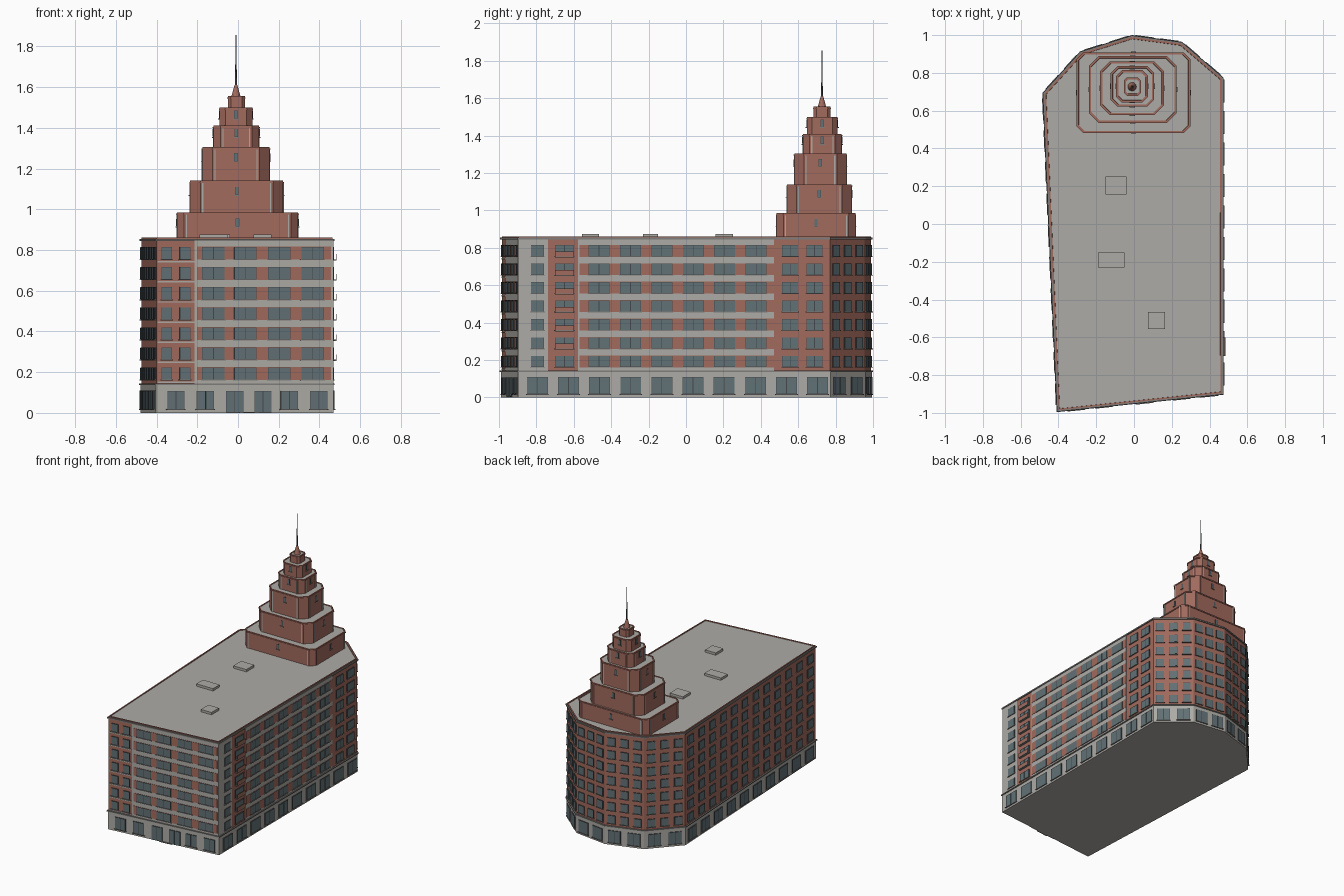
import bpy, bmesh, math
from mathutils import Vector, Matrix

old = bpy.data.objects.get("Cube")
if old:
    bpy.data.objects.remove(old, do_unlink=True)


def material(name, rgb):
    m = bpy.data.materials.new(name)
    m.use_nodes = True
    m.diffuse_color = (*rgb, 1)
    m.node_tree.nodes["Principled BSDF"].inputs["Base Color"].default_value = (*rgb, 1)
    return m


BRICK = material("red brick", (0.36, 0.145, 0.11))
STONE = material("pale stone", (0.42, 0.41, 0.38))
GLASS = material("blue grey glass", (0.12, 0.165, 0.18))
DARK = material("dark metal", (0.06, 0.065, 0.07))
TRIM = material("grey trim", (0.22, 0.21, 0.2))

parts = {}


def part(name, mat):
    """Mesh that collects all pieces of one named part."""
    if name not in parts:
        parts[name] = (bmesh.new(), [mat])
    return parts[name][0]


def box(name, mat, center, size, turn=0.0):
    m = Matrix.Translation(center) @ Matrix.Rotation(turn, 4, 'Z') @ Matrix.Diagonal((*size, 1))
    bmesh.ops.create_cube(part(name, mat), size=1, matrix=m)


def offset(poly, d):
    """Outset a counter-clockwise outline by d with mitred corners."""
    out = []
    for i, p in enumerate(poly):
        a = (p - poly[i - 1]).normalized()
        b = (poly[(i + 1) % len(poly)] - p).normalized()
        na, nb = Vector((a.y, -a.x)), Vector((b.y, -b.x))
        out.append(p + (na + nb) * d / (1 + na.dot(nb)))
    return out


def prism(name, mat, poly, z0, z1, roof=None, rim=0.01, sink=0.005):
    """Extruded outline; with a roof material the top is sunk inside a rim."""
    bm = part(name, mat)
    face = bm.faces.new([bm.verts.new((p.x, p.y, z0)) for p in poly])
    ext = bmesh.ops.extrude_face_region(bm, geom=[face])
    bmesh.ops.translate(bm, vec=(0, 0, z1 - z0),
                        verts=[v for v in ext["geom"] if isinstance(v, bmesh.types.BMVert)])
    top = [f for f in ext["geom"] if isinstance(f, bmesh.types.BMFace)][0]
    bmesh.ops.recalc_face_normals(bm, faces=bm.faces[:])
    if roof:
        bmesh.ops.inset_region(bm, faces=[top], thickness=rim, depth=0)
        bmesh.ops.inset_region(bm, faces=[top], thickness=0.001, depth=-sink)
        top.material_index = 1
        parts[name][1].append(roof)


def panel(name, mat, wall, u0, u1, z0, z1, out, thick=0.006):
    """Plate on a wall, from u0 to u1 along it, its face standing out by 'out'."""
    a, b = wall
    d = (b - a).normalized()
    c = a + d * (u0 + u1) / 2 + Vector((d.y, -d.x)) * (out - thick / 2)
    box(name, mat, (c.x, c.y, (z0 + z1) / 2), (u1 - u0, thick, z1 - z0), math.atan2(d.y, d.x))


def window(label, wall, u, w, z0, z1, out=0.007, sill=True):
    """Dark frame with one or two panes and a stone sill."""
    panel(label + "_frames", DARK, wall, u - w / 2, u + w / 2, z0, z1, out - 0.001)
    n = 2 if w > 0.07 else 1
    pane = w / n
    for k in range(n):
        left = u - w / 2 + k * pane
        panel(label + "_glass", GLASS, wall, left + 0.002, left + pane - 0.002,
              z0 + 0.002, z1 - 0.002, out)
    if sill:
        panel(label + "_sills", TRIM, wall, u - w / 2 - 0.005, u + w / 2 + 0.005,
              z0 - 0.004, z0, out + 0.003, 0.009)


FLOORS = [0.163 + 0.0985 * i for i in range(7)]
WIN_H = 0.06
BASE_H, TOP = 0.14, 0.862

# Main block: tapered plan with a faceted back
plan = [Vector(p) for p in ((-0.40, -0.985), (0.465, -0.895), (0.465, 0.77), (0.25, 0.955),
                            (-0.01, 0.99), (-0.28, 0.905), (-0.475, 0.69))]
walls = [(plan[i], plan[(i + 1) % len(plan)]) for i in range(len(plan))]
front, right, left = walls[0], walls[1], walls[6]
prism("ground_floor", STONE, offset(plan, 0.004), 0, BASE_H)
prism("belt_ledge", TRIM, offset(plan, 0.01), BASE_H - 0.004, BASE_H + 0.004)
prism("main_block", BRICK, plan, BASE_H, TOP, STONE)
prism("cornice", TRIM, offset(plan, 0.008), 0.845, 0.855)


def column(wall, u, w, floors=FLOORS):
    for z in floors:
        window("upper_window", wall, u, w, z, z + WIN_H)


def bands(wall, u0, u1):
    """Brick strips behind the window rows of a stone facing."""
    for z in FLOORS:
        panel("brick_band", BRICK, wall, u0, u1, z - 0.002, z + WIN_H + 0.002, 0.005, 0.004)


# Front: brick corner bay, then banded stone
flen = (front[1] - front[0]).length
panel("stone_facing", STONE, front, 0.187, flen, BASE_H, 0.846, 0.003, 0.004)
bands(front, 0.2, flen - 0.01)
for z in FLOORS:
    panel("bay_string_course", STONE, front, 0.005, 0.187, z - 0.016, z - 0.009, 0.003, 0.004)
for x in (-0.35, -0.26):
    column(front, x + 0.4, 0.052)
for x in (-0.12, 0.037, 0.205, 0.37):
    column(front, x + 0.4, 0.112)
for x in (-0.305, -0.16, 0.255, 0.4):
    window("shop_window", front, x + 0.4, 0.085, 0.018, 0.108, 0.01)
for x in (-0.015, 0.125):
    window("door", front, x + 0.4, 0.085, 0.002, 0.108, 0.01, False)
panel("door_step", TRIM, front, 0.41, 0.505, 0, 0.005, 0.014, 0.012)

# Right side: stone end bay, balcony bay, banded stone, brick end
panel("stone_facing", STONE, right, 0, 0.157, BASE_H, 0.846, 0.003, 0.004)
panel("stone_facing", STONE, right, 0.317, 1.365, BASE_H, 0.846, 0.003, 0.004)
bands(right, 0.325, 1.365)
column(right, 0.1, 0.07)
column(right, 0.245, 0.1)
for k in range(6):
    column(right, 0.43 + 0.168 * k, 0.112)
for u in (1.452, 1.582):
    column(right, u, 0.085)
for z in FLOORS[1:]:
    panel("balcony_slab", TRIM, right, 0.195, 0.295, z - 0.006, z, 0.019, 0.018)
    panel("balcony_rail", BRICK, right, 0.195, 0.295, z, z + 0.026, 0.019, 0.004)
for k in range(10):
    window("shop_window", right, 0.1 + 0.1665 * k, 0.112, 0.018, 0.11, 0.01)

# Faceted back
for wall in walls[2:6]:
    length = (wall[1] - wall[0]).length
    for k in range(3):
        column(wall, length * (k + 0.5) / 3, 0.056)
    for k in range(2):
        window("shop_window", wall, length * (k + 0.5) / 2, 0.09, 0.018, 0.11, 0.01)

# Left side: plain brick with regular windows
llen = (left[1] - left[0]).length
for k in range(12):
    column(left, llen * (k + 0.5) / 12, 0.07)
for k in range(10):
    window("shop_window", left, llen * (k + 0.5) / 10, 0.105, 0.018, 0.11, 0.01)

# Roof hatches
for x, y, w, d in ((-0.095, 0.205, 0.11, 0.095), (-0.12, -0.19, 0.14, 0.08), (0.12, -0.51, 0.09, 0.09)):
    box("roof_hatch", STONE, (x, y, 0.864), (w, d, 0.022))

# Stepped tower: x0, x1, y0, y1, top height, corner cut
tiers = ((-0.30, 0.295, 0.485, 0.905, 0.985, 0.035), (-0.235, 0.222, 0.54, 0.885, 1.14, 0.05),
         (-0.175, 0.155, 0.58, 0.857, 1.305, 0.05), (-0.12, 0.103, 0.625, 0.832, 1.41, 0.035),
         (-0.09, 0.07, 0.647, 0.81, 1.50, 0.028), (-0.05, 0.034, 0.682, 0.772, 1.555, 0.015))
z0 = 0.85
for n, (x0, x1, y0, y1, z1, c) in enumerate(tiers, 1):
    ring = [Vector(p) for p in ((x0 + c, y0), (x1 - c, y0), (x1, y0 + c), (x1, y1 - c),
                                (x1 - c, y1), (x0 + c, y1), (x0, y1 - c), (x0, y0 + c))]
    prism(f"tower_tier_{n}", BRICK, ring, z0, z1, STONE, 0.008, 0.004)
    prism(f"tier_coping_{n}", BRICK, offset(ring, 0.004), z1 - 0.012, z1 - 0.006)
    for i in (0, 2, 4, 6):
        wall = (ring[i], ring[i + 1])
        length = (wall[1] - wall[0]).length
        if n < 6:
            zc = z1 - 0.035 - 0.015 * (n < 4)
            window("tower_window", wall, length / 2, 0.018, zc - 0.02, zc + 0.02, 0.004)
        if n < 5:
            for u in (0.012, length - 0.012):
                panel("tower_strip", STONE, wall, u - 0.003, u + 0.003, z0, z1 - 0.012, 0.003, 0.004)
    z0 = z1 - 0.008

# Peak and spire
for name, mat, r1, r2, za, zb in (("tower_peak", BRICK, 0.024, 0.007, 1.548, 1.61),
                                  ("spire", DARK, 0.005, 0.0015, 1.605, 1.855)):
    bmesh.ops.create_cone(part(name, mat), cap_ends=True, segments=12, radius1=r1, radius2=r2,
                          depth=zb - za, matrix=Matrix.Translation((-0.01, 0.727, (za + zb) / 2)))

for name, (bm, mats) in parts.items():
    mesh = bpy.data.meshes.new(name)
    bm.to_mesh(mesh)
    bm.free()
    for m in mats:
        mesh.materials.append(m)
    bpy.context.collection.objects.link(bpy.data.objects.new(name, mesh))
